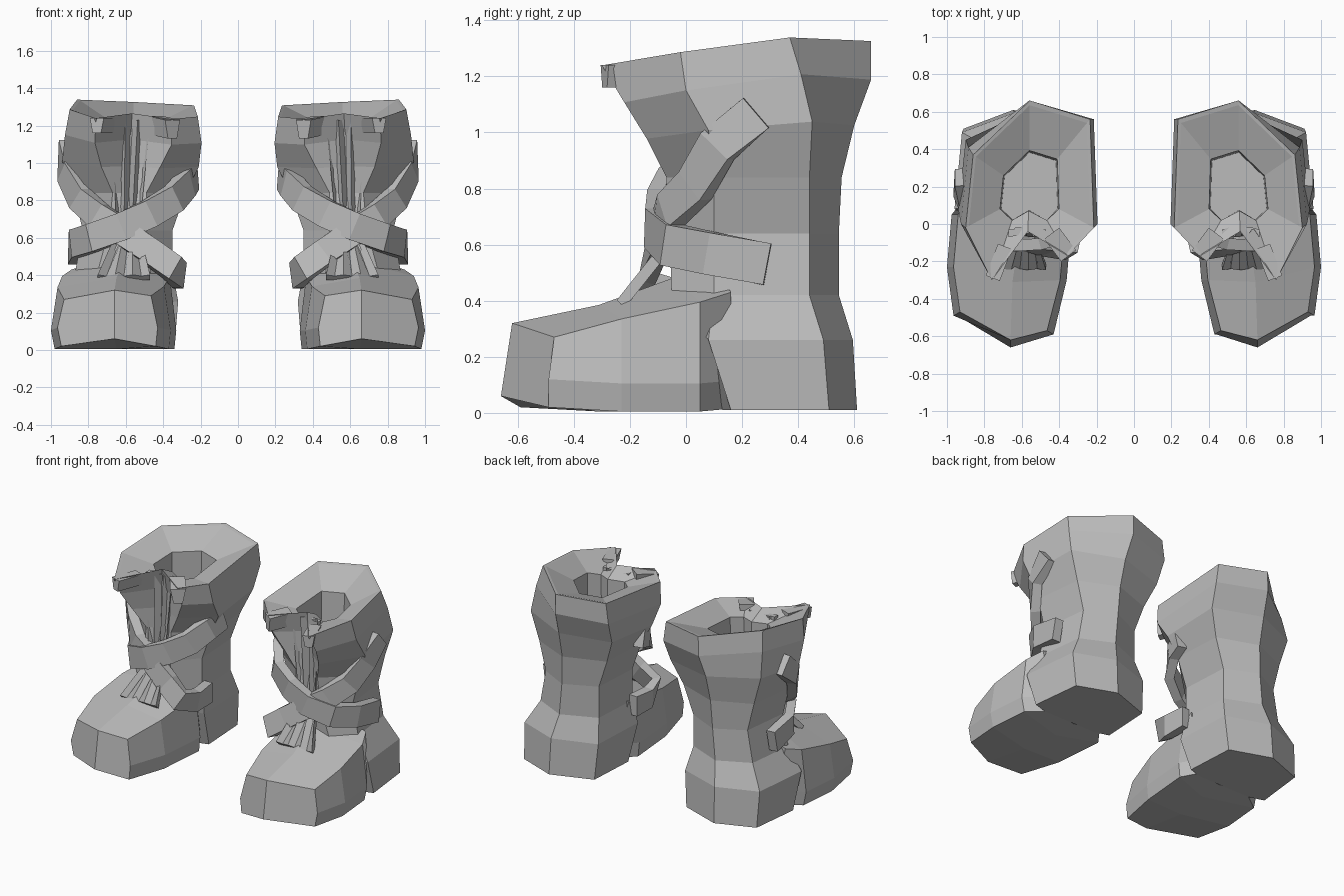
import bpy, bmesh
from mathutils import Vector

cube = bpy.data.objects.get("Cube")
if cube:
    bpy.data.objects.remove(cube)

grey = bpy.data.materials.new("worn_grey")
grey.use_nodes = True
grey.diffuse_color = (0.5, 0.5, 0.5, 1)
grey.node_tree.nodes["Principled BSDF"].inputs["Base Color"].default_value = (0.5, 0.5, 0.5, 1)


def finish(name, bm):
    """Make one flat-shaded part, mirrored to give both boots of the pair."""
    bmesh.ops.recalc_face_normals(bm, faces=bm.faces)
    mesh = bpy.data.meshes.new(name)
    bm.to_mesh(mesh)
    bm.free()
    mesh.materials.append(grey)
    ob = bpy.data.objects.new(name, mesh)
    bpy.context.collection.objects.link(ob)
    ob.modifiers.new("pair", 'MIRROR').use_mirror_merge = False


def loft(bm, rings, capped=True):
    """Skin a list of closed rings; return their vertices."""
    loops = [[bm.verts.new(p) for p in ring] for ring in rings]
    for a, b in zip(loops, loops[1:]):
        n = len(a)
        for i in range(n):
            j = (i + 1) % n
            bm.faces.new((a[i], a[j], b[j], b[i]))
    bm.faces.new(loops[-1])
    if capped:
        bm.faces.new(loops[0])
    return loops


# Shaft: rings from heel to collar
def shaft_ring(z, xi, xo, side_y, front_y, back_y, corner_y, recess, tilt, gather):
    mid = (xi + xo) / 2
    pts = [(mid, back_y), (xo - .04, corner_y), (xo, side_y),
           (xo - gather, front_y), (mid + .01, front_y + recess),
           (xi + gather, front_y + recess * .5),
           (xi, side_y), (xi + .02, back_y - .1)]
    # Higher at the back and towards the outer side
    return [Vector((x, y, z + tilt * (min(y, .4) - .4 + .4 * (x - xo)))) for x, y in pts]


levels = [
    (.01, .34, .95, .16, .13, .61, .51, 0, 0, .1),
    (.26, .32, .96, .08, .08, .595, .49, 0, 0, .1),
    (.42, .35, .87, .1, -.05, .545, .44, 0, 0, .12),
    (.64, .35, .83, .1, -.06, .545, .44, 0, 0, .14),
    (.84, .28, .88, .1, -.07, .555, .44, .04, 0, .21),
    (1.04, .21, .94, .08, -.14, .6, .45, .12, .1, .21),
    (1.21, .195, .925, .0, -.22, .66, .41, .2, .15, .16),
    (1.345, .215, .9, -.02, -.3, .66, .37, .26, .14, .14),
]
rings = [shaft_ring(*lv) for lv in levels]

# Collar edge, sloping lining and deep opening
centre = Vector((.56, .165, 0))


def inner_ring(scale, height, flatten):
    out = []
    for p in rings[-1]:
        q = centre + (p - centre) * scale
        out.append(Vector((q.x, max(q.y, .02), height + (p.z - 1.3) * flatten)))
    return out


lip = [p + (centre - p) * .05 for p in rings[-1]]
for p, outer in zip(lip, rings[-1]):
    p.z = outer.z - .005
lining = inner_ring(.46, 1.22, .4)
floor = inner_ring(.44, .98, 0)
bm = bmesh.new()
loft(bm, rings + [lip, lining, floor])
finish("boot_shafts", bm)


# Foot: sections from toe to ankle
def foot_section(xc, yc, zc, xo, yo, zo, xi, yi, zi, low, tuck):
    lean = .04 if yc < -.5 else 0
    return [(xc, yc - lean, low + lean), (xo - .02, yo, low), (xo, yo, low + .1),
            (xo - tuck, yo + lean / 2, zo), (xc, yc, zc),
            (xi + tuck, yi + lean / 2, zi), (xi, yi, low + .1), (xi + .01, yi, low)]


sections = [
    (.66, -.62, .32, .965, -.49, .27, .43, -.59, .29, .02, .035),
    (.65, -.31, .385, 1.0, -.23, .335, .36, -.3, .34, .005, .035),
    (.61, -.05, .48, .975, .05, .395, .33, .05, .395, .005, .035),
    (.6, .12, .52, .82, .16, .43, .41, .16, .43, .015, -.07),
]
bm = bmesh.new()
loops = loft(bm, [foot_section(*s) for s in sections], False)
toe = loops[0]
bm.faces.new(toe[:5])
bm.faces.new(toe[4:] + toe[:1])
finish("boot_feet", bm)


# Crossed straps wrapped round the ankle
def strap(name, path, width, thick):
    path = [Vector(p) for p in path]
    sections = []
    for i, p in enumerate(path):
        along = (path[min(i + 1, len(path) - 1)] - path[max(i - 1, 0)]).normalized()
        out = p - Vector((.59, .25, p.z))
        out = (out - along * out.dot(along)).normalized()
        side = along.cross(out) * width / 2
        out *= thick / 2
        sections.append([p + side - out, p + side + out * .8,
                         p - side + out * .8, p - side - out])
    bm = bmesh.new()
    loft(bm, sections)
    finish(name, bm)


strap("under_straps", [(.93, .25, 1.07), (.92, .11, .95), (.85, .03, .81), (.75, -.06, .72),
                       (.6, -.1, .62), (.46, -.13, .52), (.35, -.15, .44), (.31, -.03, .4),
                       (.32, .13, .4)], .14, .07)
strap("over_straps", [(.24, .17, .93), (.27, .06, .89), (.34, -.05, .81), (.47, -.1, .73),
                      (.62, -.12, .66), (.78, -.06, .6), (.87, .08, .57), (.88, .29, .53)],
      .15, .07)


# Gathered cloth: a zigzag sheet spreading away from the knot
def fold_fan(name, base, tip, normal):
    normal = Vector(normal).normalized()
    rings = []
    for p, half, depth in (base, tip):
        p = Vector(p)
        ring = [p + Vector((half * i / 3, 0, 0)) + normal * depth * (i % 2) for i in range(-3, 4)]
        back = normal * -.04
        rings.append(ring + [ring[-1] + back, ring[0] + back])
    bm = bmesh.new()
    loft(bm, rings)
    finish(name, bm)


fold_fan("tongue_folds", ((.59, -.04, .6), .06, .03), ((.57, -.02, 1.23), .1, .05), (0, -1, 0))
fold_fan("instep_folds", ((.59, -.05, .57), .07, .05), ((.61, -.24, .395), .14, .01), (0, -.7, .7))

# Turned-out tips at the collar opening
bm = bmesh.new()
for start, end, r in [((.44, -.05, 1.2), (.35, -.17, 1.18), .05),
                      ((.69, -.12, 1.2), (.755, -.29, 1.2), .04)]:
    start, end = Vector(start), Vector(end)
    side = (end - start).cross(Vector((0, 0, 1))).normalized() * r
    up = Vector((0, 0, r))
    loft(bm, [[p + side + up, p - side + up, p - side * .6 - up, p + side * .6 - up]
              for p in (start, end)])
finish("collar_tips", bm)
